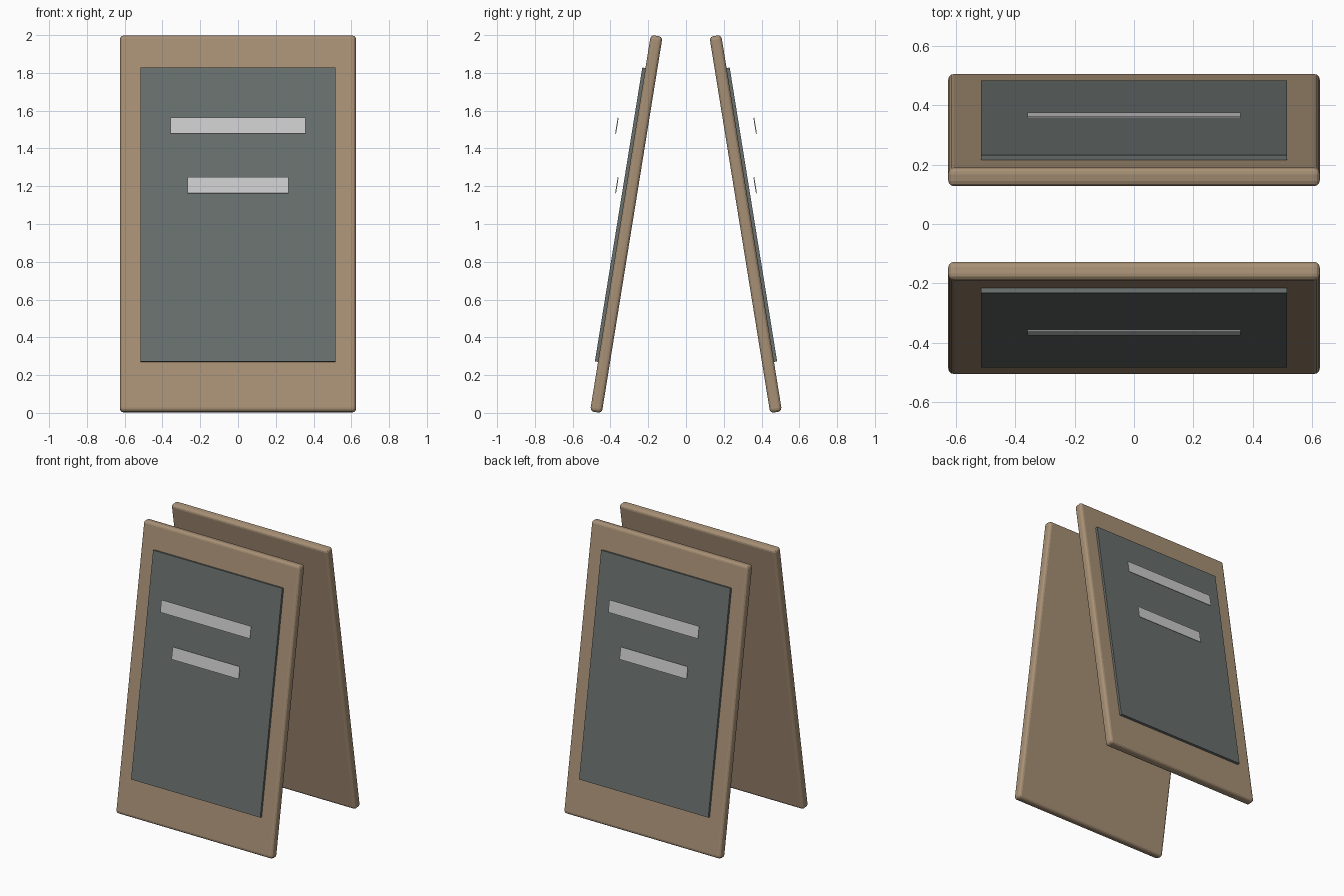
import bpy, bmesh, math
from mathutils import Matrix

if "Cube" in bpy.data.objects:
    bpy.data.objects.remove(bpy.data.objects["Cube"])

TILT = -0.16  # lean of each panel about x


def material(name, rgb):
    m = bpy.data.materials.new(name)
    m.diffuse_color = (*rgb, 1)
    m.use_nodes = True
    m.node_tree.nodes["Principled BSDF"].inputs["Base Color"].default_value = m.diffuse_color
    return m


wood = material("wood", (0.39, 0.28, 0.18))
slate = material("slate", (0.14, 0.16, 0.155))
chalk = material("chalk", (0.74, 0.75, 0.72))


def slab(name, size, y, z, turn, mat, bevel=0.0):
    """Tilted box on the front face, turned about z for the back copy."""
    bm = bmesh.new()
    bmesh.ops.create_cube(bm, size=1)
    bmesh.ops.scale(bm, vec=size, verts=bm.verts)
    if bevel:
        bmesh.ops.bevel(bm, geom=bm.edges[:], offset=bevel, segments=3,
                        profile=0.5, affect='EDGES')
    me = bpy.data.meshes.new(name)
    bm.to_mesh(me)
    bm.free()
    me.materials.append(mat)
    ob = bpy.data.objects.new(name, me)
    bpy.context.collection.objects.link(ob)
    ob.matrix_world = (Matrix.Rotation(turn, 4, 'Z')
                       @ Matrix.Translation((0, y, z))
                       @ Matrix.Rotation(TILT, 4, 'X'))


for side, turn in (("front", 0), ("back", math.pi)):
    # wooden panel
    slab(side + "_panel", (1.25, 0.063, 2.018), -0.316, 1.0, turn, wood, 0.02)
    # writing board set into the panel
    slab(side + "_board", (1.03, 0.03, 1.576), -0.342, 1.048, turn, slate)
    # two chalk strips standing off the board
    slab(side + "_upper_strip", (0.715, 0.005, 0.086), -0.366, 1.52, turn, chalk)
    slab(side + "_lower_strip", (0.535, 0.005, 0.086), -0.366, 1.205, turn, chalk)
